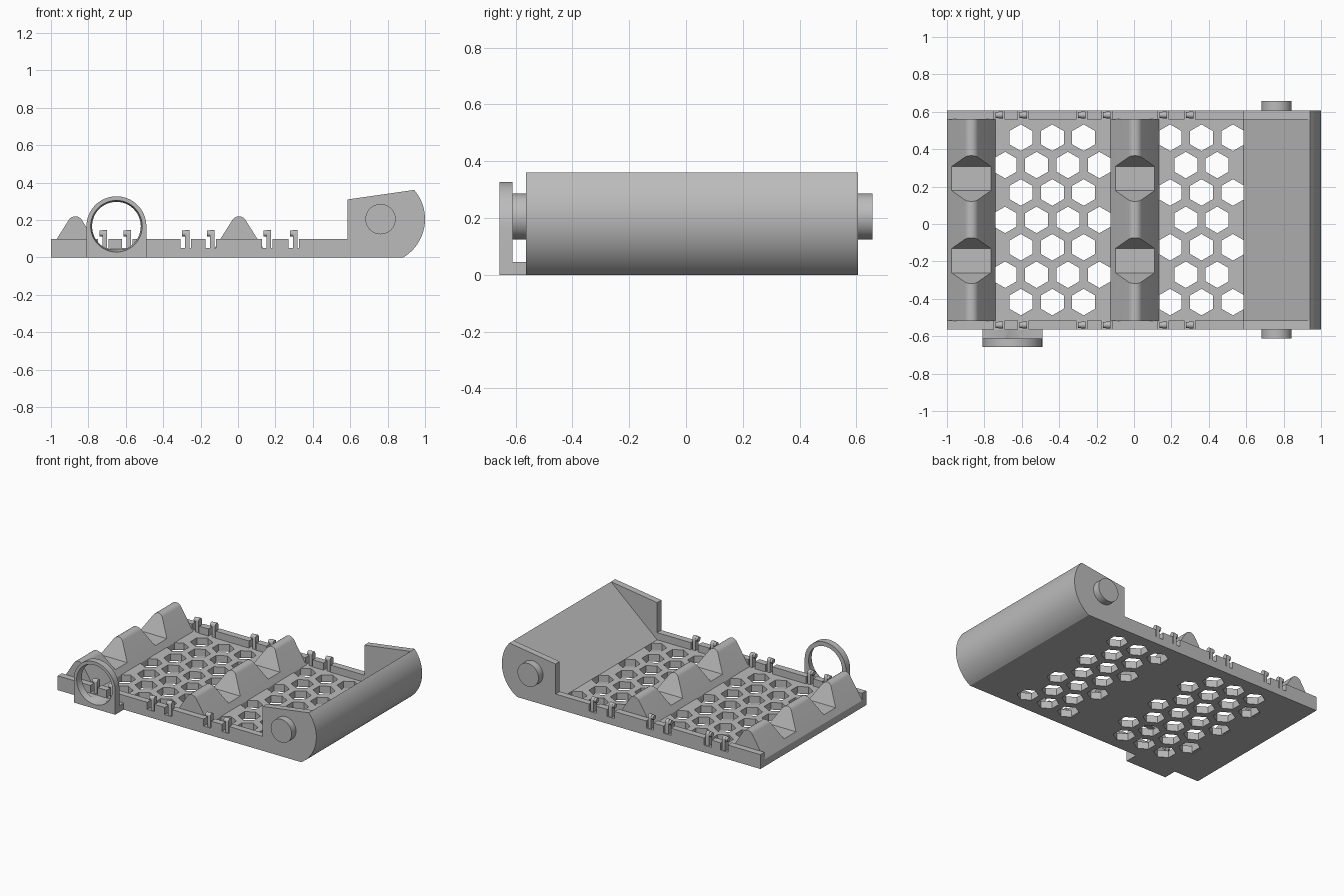
import bpy, bmesh
from math import sin, cos, pi, radians

if "Cube" in bpy.data.objects:
    bpy.data.objects.remove(bpy.data.objects["Cube"], do_unlink=True)

grey = bpy.data.materials.new("plain_grey")
grey.use_nodes = True
COLOR = (0.5, 0.5, 0.5, 1)
grey.diffuse_color = COLOR
grey.node_tree.nodes["Principled BSDF"].inputs["Base Color"].default_value = COLOR

FRONT, BACK, WALL = -0.563, 0.606, 0.046   # tray sides and wall thickness
IN_F, IN_B = FRONT + WALL, BACK - WALL
FLOOR, RIM = 0.05, 0.1


def arc(cx, cy, r, a0, a1, n):
    return [(cx + r * cos(radians(a0 + (a1 - a0) * i / n)),
             cy + r * sin(radians(a0 + (a1 - a0) * i / n))) for i in range(n + 1)]


def activate(ob):
    bpy.ops.object.select_all(action='DESELECT')
    ob.select_set(True)
    bpy.context.view_layer.objects.active = ob


def prisms(name, polygons, axis, a, b):
    """Extrude flat outlines along an axis from a to b."""
    def place(p, t):
        return {'x': (t, p[0], p[1]), 'y': (p[0], t, p[1]), 'z': (p[0], p[1], t)}[axis]
    bm = bmesh.new()
    for pts in polygons:
        lo = [bm.verts.new(place(p, a)) for p in pts]
        hi = [bm.verts.new(place(p, b)) for p in pts]
        bm.faces.new(lo)
        bm.faces.new(hi)
        for i in range(len(pts)):
            j = (i + 1) % len(pts)
            bm.faces.new((lo[i], lo[j], hi[j], hi[i]))
    return finish(name, bm)


def finish(name, bm):
    bmesh.ops.recalc_face_normals(bm, faces=bm.faces[:])
    me = bpy.data.meshes.new(name)
    bm.to_mesh(me)
    bm.free()
    me.materials.append(grey)
    ob = bpy.data.objects.new(name, me)
    bpy.context.collection.objects.link(ob)
    return ob


def smooth(ob):
    activate(ob)
    bpy.ops.object.shade_smooth_by_angle(angle=radians(25))


def cut(ob, cutter):
    activate(ob)
    mod = ob.modifiers.new("cut", 'BOOLEAN')
    mod.operation, mod.solver, mod.object = 'DIFFERENCE', 'EXACT', cutter
    bpy.ops.object.modifier_apply(modifier=mod.name)


def rect(x0, x1, z0, z1):
    return [(x0, z0), (x1, z0), (x1, z1), (x0, z1)]


def discard(ob):
    bpy.data.objects.remove(ob, do_unlink=True)


# Floor plate with two honeycomb fields
floor = prisms("floor_plate", [rect(-1, 0.6, FRONT, BACK)], 'z', 0, FLOOR)
PITCH, ROW, MID = 0.168, 0.1465, 0.022
hexes = []
for k in range(-3, 4):
    odd = k % 2
    fields = [(-0.605, 3), (0.193, 3)] if odd else [(-0.689, 4), (0.277, 2)]
    for start, count in fields:
        hexes += [arc(start + i * PITCH, MID + k * ROW, 0.071, 30, 330, 5)
                  for i in range(count)]
cutter = prisms("honeycomb_cutter", hexes, 'z', -0.1, 0.2)
cut(floor, cutter)
discard(cutter)

# Side walls, notched around each clip
CLIPS = [-0.72, -0.593, -0.28, -0.145, 0.157, 0.297]
edges = [-1] + [x + s for x in CLIPS for s in (-0.028, 0.028)] + [0.59]
segments = [rect(edges[i], edges[i + 1], FLOOR - 0.01, RIM) for i in range(0, len(edges), 2)]
for name, y in (("front_wall", FRONT), ("back_wall", IN_B)):
    prisms(name, segments, 'y', y, y + WALL)

# Clips: round-topped posts with a small hook
for name, mid in (("front", FRONT + 0.023), ("back", BACK - 0.023)):
    for i, x in enumerate(CLIPS):
        post = [(mid - 0.018, 0.04)] + [(mid + 0.018, 0.04)] + arc(mid, 0.128, 0.018, 0, 180, 8)
        smooth(prisms(f"{name}_clip_post_{i + 1}", [post], 'x', x - 0.004, x + 0.02))
        smooth(prisms(f"{name}_clip_hook_{i + 1}", [arc(mid, 0.128, 0.016, 0, 337.5, 15)],
                      'x', x - 0.02, x))

# Cradle ridges with two trapezoid saddles each
saddles = [[(c + s * w, z) for s, w, z in
            ((-1, 0.065, 0.09), (1, 0.065, 0.09), (1, 0.162, 0.31), (-1, 0.162, 0.31))]
           for c in (0.243, -0.196)]
saddle_cutter = prisms("saddle_cutter", saddles, 'x', -1.2, 0.5)
for name, x in (("end_ridge", -0.87), ("middle_ridge", 0.005)):
    profile = [(x - 0.13, 0.005), (x + 0.13, 0.005), (x + 0.13, FLOOR)]
    profile += arc(x, 0.179, 0.041, 32, 148, 12) + [(x - 0.13, FLOOR)]
    ridge = prisms(name, [profile], 'y', IN_F - 0.002, IN_B + 0.002)
    cut(ridge, saddle_cutter)
    smooth(ridge)
discard(saddle_cutter)

# Rounded end block: inner ramp between two cheeks
PX, PZ = 0.762, 0.205
curve = arc(PX, PZ, 0.238, 41, -59.5, 24)
cheek = [(0.585, 0), (0.585, 0.31)] + curve
ramp = [(0.585, 0), (0.585, FLOOR)] + curve
smooth(prisms("end_ramp", [ramp], 'y', IN_F, IN_B))
smooth(prisms("front_cheek", [cheek], 'y', FRONT, IN_F))
smooth(prisms("back_cheek", [cheek], 'y', IN_B, BACK))

# Pivot pins
pin = arc(PX, PZ, 0.081, 0, 352.5, 47)
smooth(prisms("front_pin", [pin], 'y', -0.611, FRONT + 0.01))
smooth(prisms("back_pin", [pin], 'y', BACK - 0.01, 0.657))

# Ring holder with a tapered bore and a low bridge to the tray
RX, RZ = -0.65, 0.167
bm = bmesh.new()
rings = [[bm.verts.new((px, y, pz)) for px, pz in arc(RX, RZ, r, 0, 352.5, 47)]
         for y, r in ((-0.68, 0.142), (-0.562, 0.122))]
for ring in rings:
    bm.faces.new(ring)
for i in range(48):
    j = (i + 1) % 48
    bm.faces.new((rings[0][i], rings[0][j], rings[1][j], rings[1][i]))
bore = finish("bore_cutter", bm)
plate = [(RX - 0.16, 0), (RX + 0.16, 0)] + arc(RX, RZ, 0.16, 0, 180, 32)
holder = prisms("ring_holder", [plate], 'y', -0.657, -0.611)
bridge = prisms("ring_bridge", [rect(RX - 0.16, RX + 0.16, 0, 0.046)], 'y', -0.611, FRONT)
for part in (holder, bridge):
    cut(part, bore)
    smooth(part)
discard(bore)
